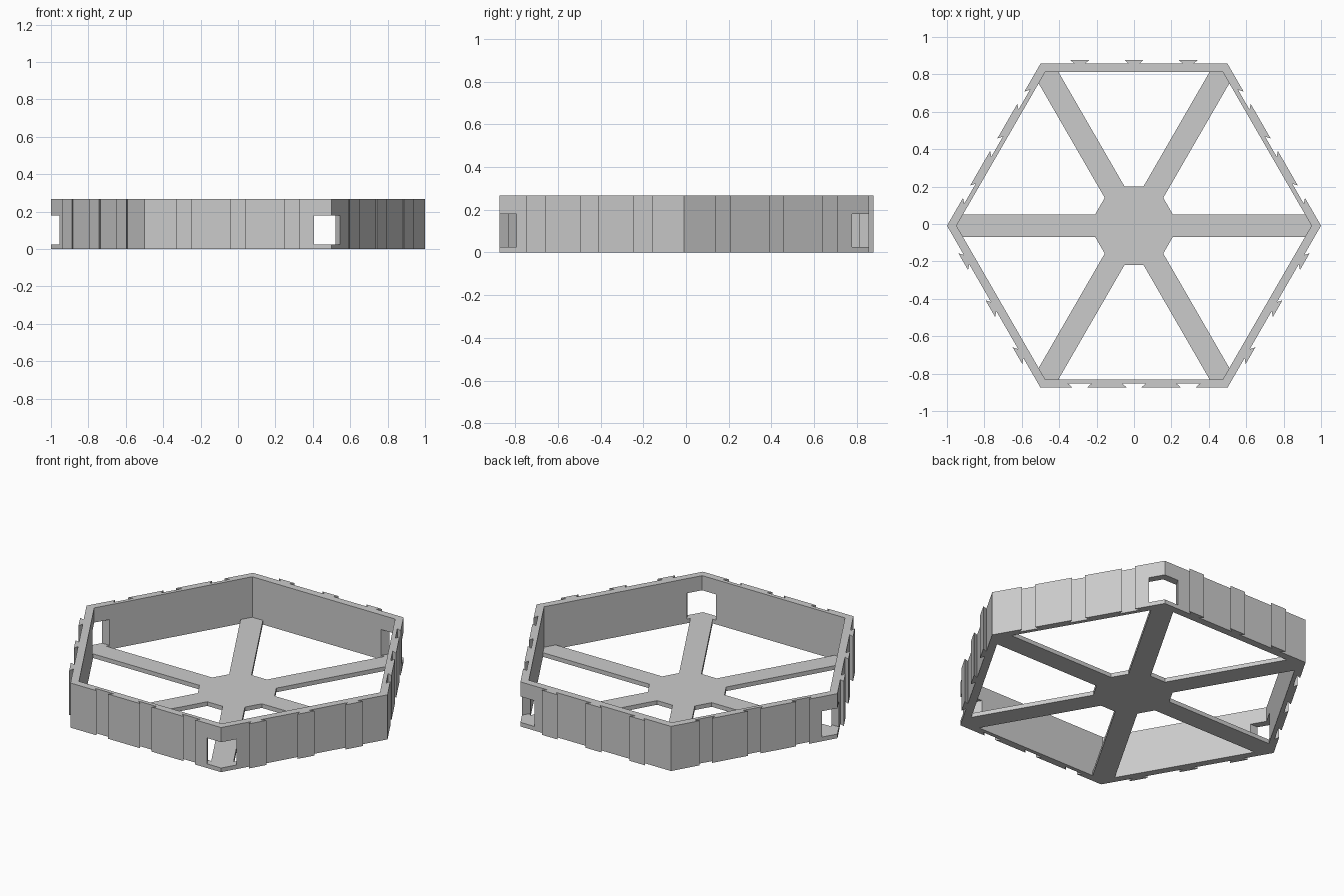
import bpy, bmesh, math
from mathutils import Matrix, Vector

cube = bpy.data.objects.get("Cube")
if cube:
    bpy.data.objects.remove(cube, do_unlink=True)

HEIGHT, FLOOR, WALL = 0.268, 0.025, 0.044
SHIFT = Vector((0, -0.009))
APOTHEM = math.cos(math.pi / 6)
INNER = 1 - WALL / APOTHEM

grey = bpy.data.materials.new("plain_grey")
grey.use_nodes = True
grey.diffuse_color = (0.6, 0.6, 0.6, 1)
grey.node_tree.nodes["Principled BSDF"].inputs["Base Color"].default_value = (0.6, 0.6, 0.6, 1)


def turn(x, y, degrees):
    a = math.radians(degrees)
    return Vector((x * math.cos(a) - y * math.sin(a), x * math.sin(a) + y * math.cos(a)))


def prism(name, outline, z0, z1):
    """Extrude a flat outline from z0 to z1."""
    bm = bmesh.new()
    face = bm.faces.new([bm.verts.new((*(p + SHIFT), z0)) for p in outline])
    top = bmesh.ops.extrude_face_region(bm, geom=[face])["geom"]
    bmesh.ops.translate(bm, vec=(0, 0, z1 - z0),
                        verts=[v for v in top if isinstance(v, bmesh.types.BMVert)])
    bmesh.ops.recalc_face_normals(bm, faces=bm.faces)
    mesh = bpy.data.meshes.new(name)
    bm.to_mesh(mesh)
    bm.free()
    mesh.materials.append(grey)
    obj = bpy.data.objects.new(name, mesh)
    bpy.context.collection.objects.link(obj)
    return obj


def cut(target, cutter):
    cutter.hide_render = True
    cutter.hide_set(True)
    mod = target.modifiers.new(cutter.name, "BOOLEAN")
    mod.operation, mod.solver, mod.object = "DIFFERENCE", "EXACT", cutter
    bpy.context.view_layer.objects.active = target
    bpy.ops.object.modifier_apply(modifier=mod.name)
    bpy.data.objects.remove(cutter, do_unlink=True)


# Outer wall: three sides carry dovetail tongues, the opposite three carry grooves
outline = []
for i in range(6):
    angle = 90 + 60 * i
    depth, wide, narrow = (0.021, 0.052, 0.028) if i % 2 == 0 else (-0.021, 0.062, 0.038)
    outline.append(turn(0.5, APOTHEM, angle - 90))
    for centre in (0.29, 0, -0.29):
        for x, y in ((narrow, 0), (wide, depth), (-wide, depth), (-narrow, 0)):
            outline.append(turn(centre + x, APOTHEM + y, angle - 90))
wall = prism("hexagonal_wall", outline, 0, HEIGHT)
cut(wall, prism("wall_opening", [turn(INNER, 0, 60 * i) for i in range(6)], -0.1, HEIGHT + 0.1))

# Windows through every second corner
for angle in (60, 180, 300):
    corners = ((0.8, -0.08), (1.1, -0.08), (1.1, 0.08), (0.8, 0.08))
    cut(wall, prism("corner_window", [turn(x, y, angle) for x, y in corners], FLOOR, 0.18))

# Floor: hexagonal hub with six spokes mitred into the wall corners
HALF, HUB = 0.061, 0.21 / APOTHEM
star = []
for i in range(6):
    for x, y in ((HUB, -HALF), (INNER, -HALF), (INNER, 0), (INNER, HALF), (HUB, HALF)):
        star.append(turn(x - abs(y) / math.sqrt(3), y, 60 * i))
prism("hub_and_spokes", star, 0, FLOOR)
